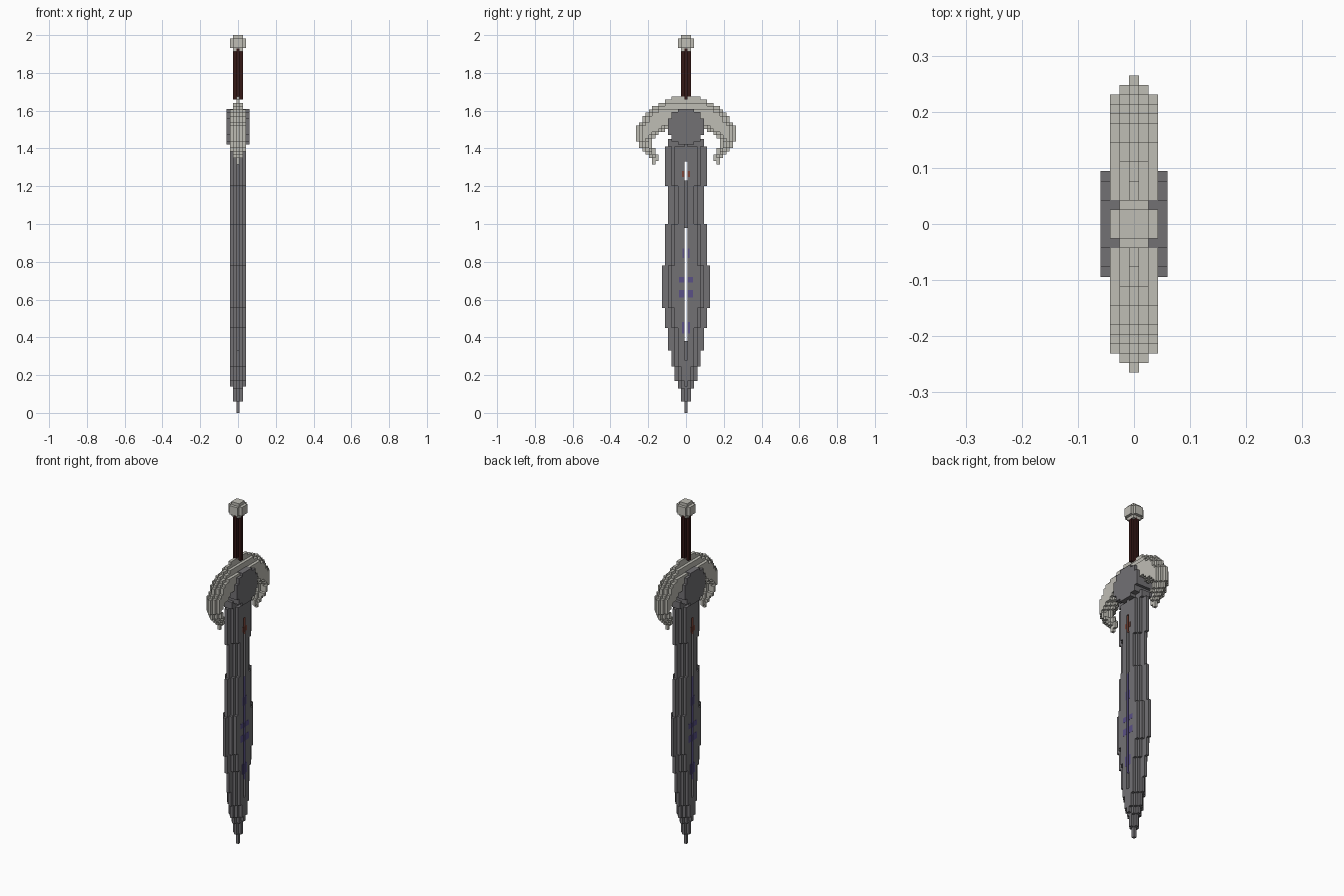
import bpy, bmesh, math
from mathutils import Matrix

if "Cube" in bpy.data.objects:
    bpy.data.objects.remove(bpy.data.objects["Cube"])

U = 2 / 117  # size of one block


def material(name, rgb):
    m = bpy.data.materials.new(name)
    m.use_nodes = True
    m.diffuse_color = (*rgb, 1)
    m.node_tree.nodes["Principled BSDF"].inputs["Base Color"].default_value = (*rgb, 1)
    return m


steel = material("dark steel", (0.17, 0.165, 0.175))
bone = material("pale bone", (0.52, 0.51, 0.46))
leather = material("dark red leather", (0.035, 0.009, 0.008))
violet = material("violet glow", (0.10, 0.08, 0.24))
rust = material("rust red", (0.20, 0.06, 0.04))


class Part:
    """A part made of blocks; x and y in block units, z in scene units."""

    def __init__(self, name, mat):
        self.name, self.mat, self.bm = name, mat, bmesh.new()

    def box(self, hx, y0, y1, z0, z1):
        size = Matrix.Diagonal((2 * hx * U, (y1 - y0) * U, z1 - z0, 1))
        place = Matrix.Translation((0, (y0 + y1) / 2 * U, (z0 + z1) / 2))
        bmesh.ops.create_cube(self.bm, size=1, matrix=place @ size)

    def pair(self, hx, y0, y1, z0, z1):
        self.box(hx, y0, y1, z0, z1)
        self.box(hx, -y1, -y0, z0, z1)

    def finish(self):
        mesh = bpy.data.meshes.new(self.name)
        self.bm.to_mesh(mesh)
        self.bm.free()
        mesh.materials.append(self.mat)
        ob = bpy.data.objects.new(self.name, mesh)
        bpy.context.collection.objects.link(ob)


# Blade sides: stepped tiers (bottom, top, half width), each in three thicknesses
blade = Part("blade", steel)
tiers = [(0.06, 0.13, 1.5), (0.13, 0.17, 2.5), (0.17, 0.245, 3.5),
         (0.245, 0.33, 4.5), (0.33, 0.45, 5.5), (0.45, 0.555, 6.5),
         (0.555, 0.78, 7.5), (0.78, 1.0, 6.5), (1.0, 1.2, 5.5), (1.2, 1.41, 6.5)]
for z0, z1, w in tiers:
    middle = w - (2 if w > 5 else 1)
    thick = w - (3 if w > 5 else 2)
    for hx, width in ((0.5, w), (1.5, middle), (2.5, thick)):
        if width > 0.5:
            blade.pair(hx, 0.5, width, z0, z1)
blade.box(1.5, -5.5, 5.5, 1.41, 1.45)

# Blade spine, leaving two open slots and shallow grooves
for z0, z1, hx in ((0, 0.06, 0.5), (0.06, 0.14, 1.5), (0.14, 0.28, 2.5),
                   (0.28, 0.38, 1.5), (0.98, 1.23, 1.5), (1.33, 1.42, 2.5)):
    blade.box(hx, -0.5, 0.5, z0, z1)
blade.finish()

# Coloured linings of the slots and the small marks beside them
lining = Part("long_slot_lining", violet)
lining.pair(2.45, 0.4, 0.55, 0.38, 0.98)
for z0, z1, w in ((0.42, 0.48, 1.3), (0.61, 0.65, 2.2), (0.69, 0.72, 2.2), (0.82, 0.87, 1.1)):
    lining.pair(2.54, 0.5, w, z0, z1)
lining.finish()
lining = Part("short_slot_lining", rust)
lining.pair(2.45, 0.4, 0.55, 1.23, 1.33)
lining.pair(2.54, 0.5, 1.2, 1.25, 1.28)
lining.finish()

# Round boss on both sides of the guard
boss = Part("guard_boss", steel)
for k in range(-5, 6):
    w = math.floor(math.sqrt(32.5 - k * k)) + 0.5
    z = 1.515 + k * U
    boss.box(3.5, -w, w, z - U / 2, z + U / 2)
boss.finish()

# Crescent guard: one row of blocks at a time, thinner towards its rim
guard = Part("crescent_guard", bone)
outer = [4, 6, 8, 10, 11, 12, 13, 13, 14, 15, 15, 15, 15, 15, 14, 14, 13, 12, 11, 10, 10]
inner = [0] * 9 + [5, 6, 8, 9, 10, 10, 10, 9, 9, 8, 8, 9]
for row, (out, inn) in enumerate(zip(outer, inner)):
    top = 1.675 - row * U
    for layer in range(3):
        if row < 2 * layer or row > 20 - 2 * layer:
            continue
        w = min(out, outer[row - layer] + layer) + 0.5 - layer
        if inn:
            start = min(inn + 0.5 + layer, w - 1)
            guard.pair(layer + 0.5, start, w, top - U, top)
        else:
            guard.box(layer + 0.5, -w, w, top - U, top)
guard.finish()

# Grip with a cross-shaped section
grip = Part("grip", leather)
grip.box(1.5, -0.5, 0.5, 1.66, 1.93)
grip.box(0.5, -1.5, 1.5, 1.66, 1.93)
grip.finish()

# Pommel: cube with stepped edges
pommel = Part("pommel", bone)
mid = 2 - 2.5 * U
for hx, hy, hz in ((2.5, 1.5, 1.5), (1.5, 2.5, 1.5), (1.5, 1.5, 2.5)):
    pommel.box(hx, -hy, hy, mid - hz * U, mid + hz * U)
pommel.finish()
